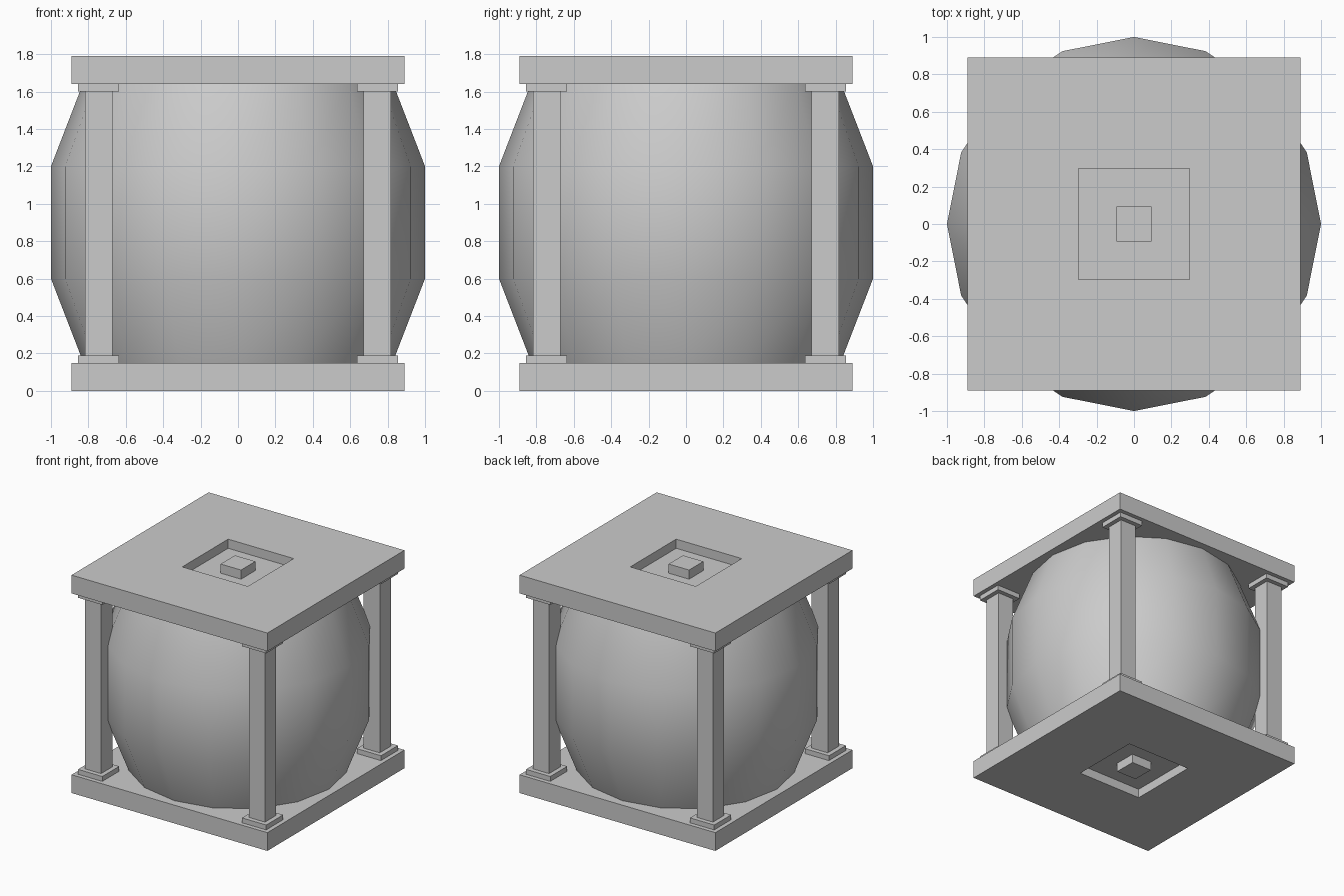
import bpy, bmesh, math
from mathutils import Vector

if "Cube" in bpy.data.objects:
    bpy.data.objects.remove(bpy.data.objects["Cube"])


def finish(bm, name):
    bmesh.ops.recalc_face_normals(bm, faces=bm.faces)
    me = bpy.data.meshes.new(name)
    bm.to_mesh(me)
    bm.free()
    ob = bpy.data.objects.new(name, me)
    bpy.context.collection.objects.link(ob)
    return ob


def add_box(bm, half, x, y, z0, z1):
    verts = bmesh.ops.create_cube(bm, size=1)["verts"]
    for v in verts:
        v.co = Vector((x + v.co.x * 2 * half, y + v.co.y * 2 * half,
                       (z0 + z1) / 2 + v.co.z * (z1 - z0)))


def slab(name, z0, z1, side):
    """Square plate with a sunken square and a raised stud on its outer face."""
    bm = bmesh.new()
    add_box(bm, 0.89, 0, 0, z0, z1)
    bm.normal_update()
    face = next(f for f in bm.faces if f.normal.z * side > 0.9)
    for inset, move in ((0.592, -0.075), (0.205, 0.075)):
        bmesh.ops.inset_region(bm, faces=[face], thickness=inset, use_even_offset=True)
        face = bmesh.ops.extrude_discrete_faces(bm, faces=[face])["faces"][0]
        bmesh.ops.translate(bm, verts=face.verts, vec=(0, 0, move * side))
        bm.normal_update()
    return finish(bm, name)


# Top and bottom plates
slab("bottom_plate", 0, 0.15, -1)
slab("top_plate", 1.64, 1.79, 1)

# Corner pillars with plinth and cap
C = 0.745
for sy, row in ((-1, "front"), (1, "back")):
    for sx, col in ((-1, "left"), (1, "right")):
        for part, half, z0, z1 in (("pillar", 0.073, 0.19, 1.60),
                                   ("plinth", 0.11, 0.15, 0.19),
                                   ("cap", 0.11, 1.60, 1.64)):
            bm = bmesh.new()
            add_box(bm, half, sx * C, sy * C, z0, z1)
            finish(bm, f"{row}_{col}_{part}")

# Sixteen-sided barrel drum
N = 16
bm = bmesh.new()
rings = []
for r, z in ((0.826, 0.15), (1, 0.6), (1, 1.2), (0.83, 1.64)):
    rings.append([bm.verts.new((r * math.cos(2 * math.pi * i / N),
                                r * math.sin(2 * math.pi * i / N), z)) for i in range(N)])
for a, b in zip(rings, rings[1:]):
    for i in range(N):
        j = (i + 1) % N
        bm.faces.new((a[i], a[j], b[j], b[i]))
bm.faces.new(rings[0])
bm.faces.new(rings[-1])
drum = finish(bm, "barrel")
bpy.context.view_layer.objects.active = drum
drum.select_set(True)
bpy.ops.object.shade_smooth_by_angle(angle=math.radians(35))
